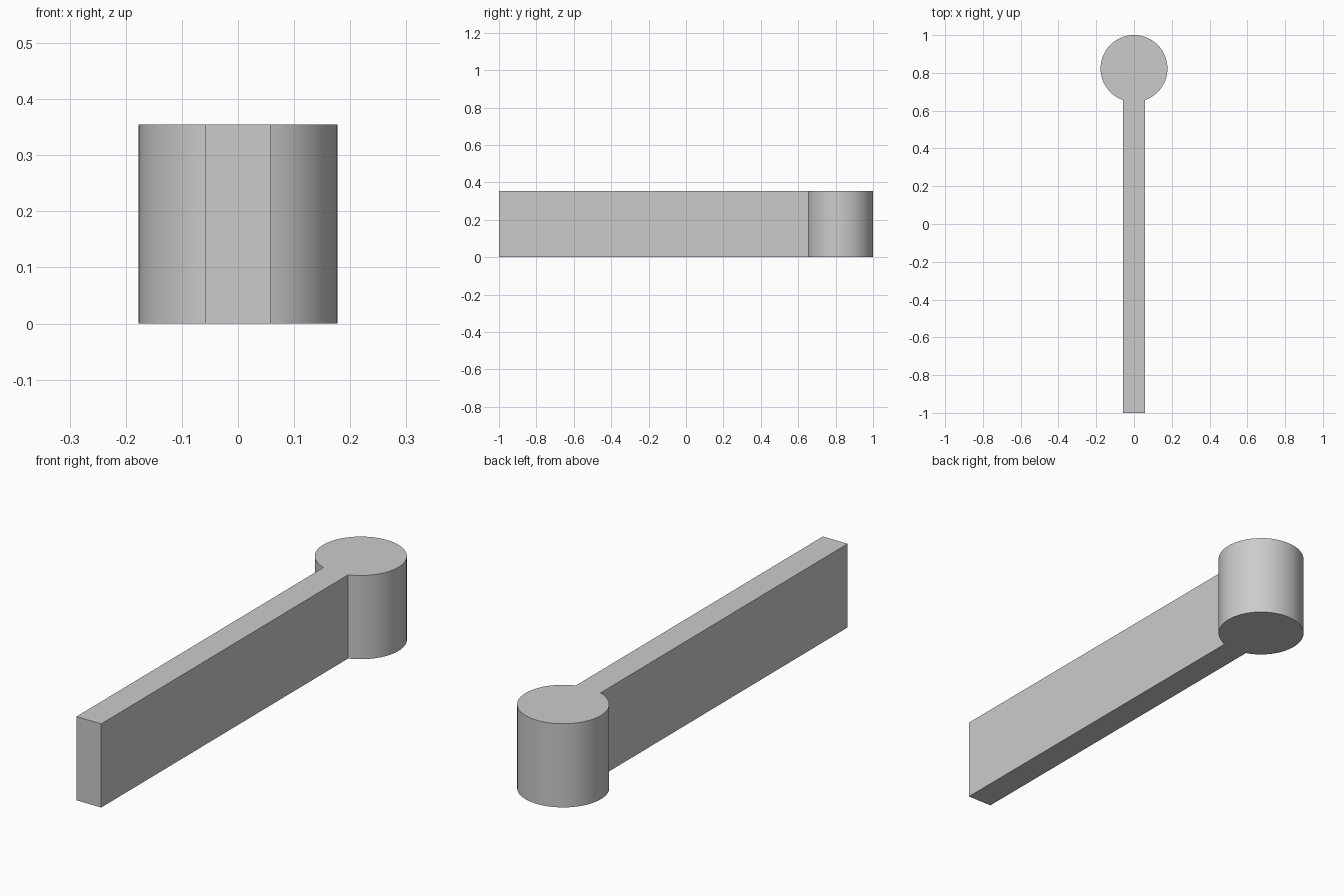
import bpy
import bmesh
from math import asin, cos, sin, pi, radians

if "Cube" in bpy.data.objects:
    bpy.data.objects.remove(bpy.data.objects["Cube"], do_unlink=True)

RADIUS = 0.177
HEIGHT = 0.355
HALF_WIDTH = 0.058
CENTRE_Y = 1 - RADIUS
SEGMENTS = 96

# Plain grey material
grey = bpy.data.materials.new("plain_grey")
grey.use_nodes = True
colour = (0.6, 0.6, 0.6, 1)
grey.diffuse_color = colour
grey.node_tree.nodes["Principled BSDF"].inputs["Base Color"].default_value = colour

# Outline: straight bar running into a round end
gap = asin(HALF_WIDTH / RADIUS)
start, sweep = -pi / 2 + gap, 2 * (pi - gap)
outline = [(-HALF_WIDTH, -1), (HALF_WIDTH, -1)]
for i in range(SEGMENTS + 1):
    a = start + sweep * i / SEGMENTS
    outline.append((RADIUS * cos(a), CENTRE_Y + RADIUS * sin(a)))

# Extrude the outline into one solid
bm = bmesh.new()
base = bm.faces.new([bm.verts.new((x, y, 0)) for x, y in outline])
top = bmesh.ops.extrude_face_region(bm, geom=[base], use_keep_orig=True)
top_verts = [g for g in top["geom"] if isinstance(g, bmesh.types.BMVert)]
bmesh.ops.translate(bm, vec=(0, 0, HEIGHT), verts=top_verts)
bmesh.ops.recalc_face_normals(bm, faces=bm.faces)

mesh = bpy.data.meshes.new("bar_with_round_end")
bm.to_mesh(mesh)
bm.free()
mesh.materials.append(grey)
bar = bpy.data.objects.new("bar_with_round_end", mesh)
bpy.context.collection.objects.link(bar)

# Smooth round wall, crisp corners
bpy.ops.object.select_all(action="DESELECT")
bar.select_set(True)
bpy.context.view_layer.objects.active = bar
bpy.ops.object.shade_smooth_by_angle(angle=radians(30))
